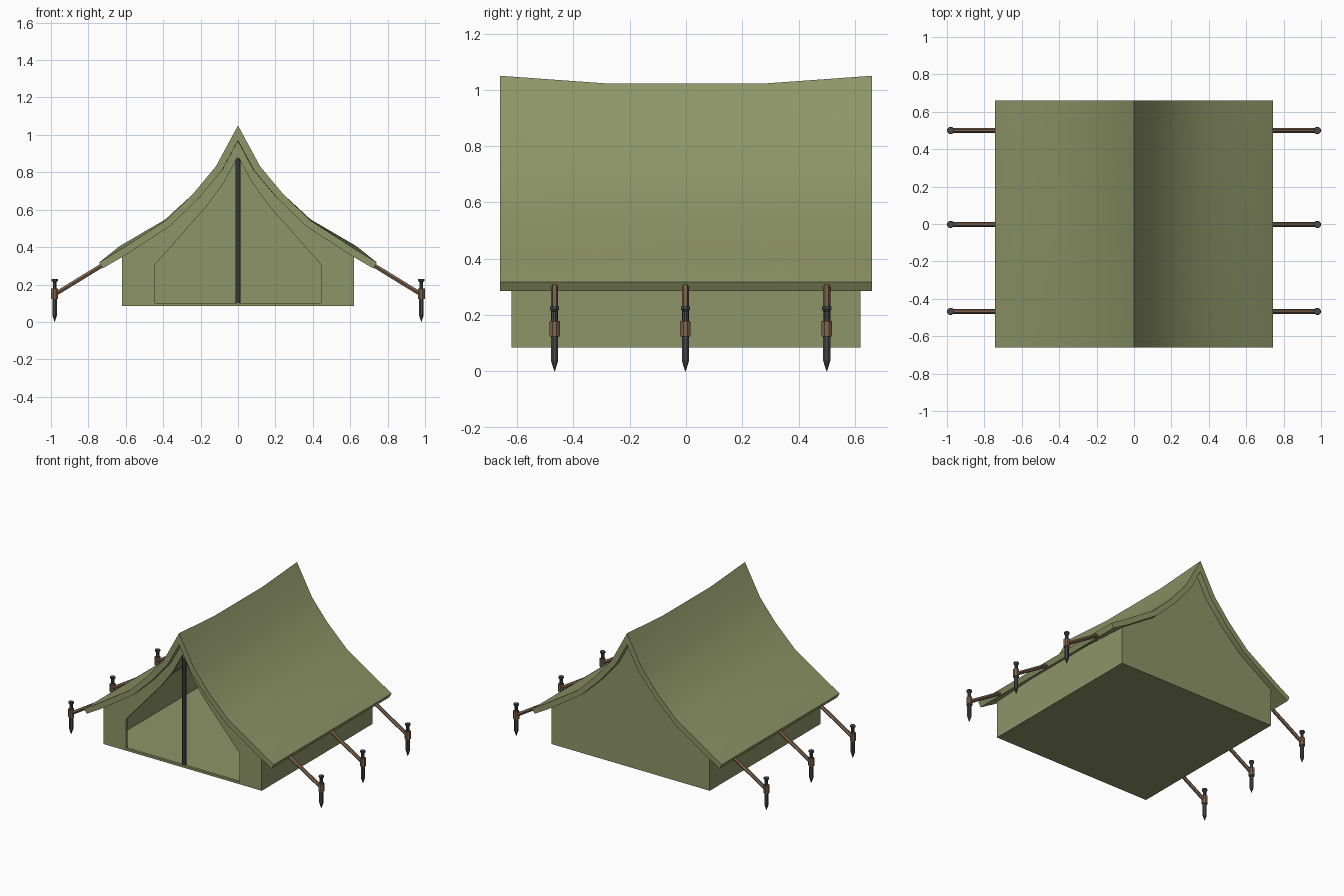
import bpy, bmesh, math
from mathutils import Vector

if "Cube" in bpy.data.objects:
    bpy.data.objects.remove(bpy.data.objects["Cube"])


def material(name, rgb):
    m = bpy.data.materials.new(name)
    m.diffuse_color = (*rgb, 1)
    m.use_nodes = True
    m.node_tree.nodes["Principled BSDF"].inputs["Base Color"].default_value = m.diffuse_color
    return m


CANVAS = material("canvas", (0.27, 0.30, 0.135))
WOOD = material("rope_brown", (0.22, 0.13, 0.08))
IRON = material("iron", (0.07, 0.07, 0.075))


def loft(name, rings, mat, smooth=None):
    """Skin a list of equal-length closed rings and cap both ends."""
    bm = bmesh.new()
    vs = [[bm.verts.new(p) for p in r] for r in rings]
    n = len(rings[0])
    for a, b in zip(vs, vs[1:]):
        for i in range(n):
            j = (i + 1) % n
            bm.faces.new((a[i], a[j], b[j], b[i]))
    bm.faces.new(vs[0])
    bm.faces.new(vs[-1])
    bmesh.ops.recalc_face_normals(bm, faces=bm.faces)
    me = bpy.data.meshes.new(name)
    bm.to_mesh(me)
    bm.free()
    ob = bpy.data.objects.new(name, me)
    bpy.context.collection.objects.link(ob)
    me.materials.append(mat)
    if smooth:
        bpy.ops.object.select_all(action='DESELECT')
        ob.select_set(True)
        bpy.context.view_layer.objects.active = ob
        bpy.ops.object.shade_smooth_by_angle(angle=math.radians(smooth))
    return ob


def lathe(name, x, y, profile, mat, sides=8):
    """Vertical turned part from (radius, z) pairs."""
    rings = []
    for r, z in profile:
        rings.append([(x + r * math.cos(math.tau * (i + .5) / sides),
                       y + r * math.sin(math.tau * (i + .5) / sides), z) for i in range(sides)])
    return loft(name, rings, mat)


def rod(name, a, b, r, mat, sides=6):
    a, b = Vector(a), Vector(b)
    q = (b - a).to_track_quat('Z', 'Y')
    return loft(name, [[p + q @ Vector((r * math.cos(math.tau * i / sides),
                                        r * math.sin(math.tau * i / sides), 0))
                        for i in range(sides)] for p in (a, b)], mat)


# Half profiles of the canvas, ridge to eave; SAG is the height change at mid length
OUTER = [(0, 1.05), (.118, .832), (.24, .685), (.387, .542), (.633, .384), (.742, .318)]
INNER = [(0, .97), (.086, .809), (.212, .659), (.364, .512), (.61, .352), (.724, .286)]
SAG = [-.028, -.012, 0, .007, .021, 0]


def sagged(half, t):
    return [(x, z + t * s) for (x, z), s in zip(half, SAG)]


def mirrored(half):
    return [(-x, z) for x, z in half[:0:-1]] + half


# Roof sheet
rings = []
for y, t in ((-.66, 0), (-.27, 1), (.27, 1), (.66, 0)):
    prof = mirrored(sagged(OUTER, t)) + mirrored(sagged(INNER, t))[::-1]
    rings.append([(x, y, z) for x, z in prof])
loft("roof", rings, CANVAS, 32)


# Tent body: outer shell minus inner room minus doorway
def body(name, wall, length, floor, drop):
    rings = []
    for y, t in ((-length, 0), (-.27, 1), (.27, 1), (length, 0)):
        half = [(x, z - drop) for x, z in sagged(INNER, t)[:4]]
        half += [(wall, .349 + .015 * t - drop), (wall, floor)]
        rings.append([(x, y, z) for x, z in mirrored(half)])
    return loft(name, rings, CANVAS)


walls = body("tent_walls", .62, .62, .085, -.004)
room = body("room_cutter", .602, .602, .095, .025)
DOOR = [(0, .885), (.075, .745), (.166, .62), (.445, .305), (.445, .1)]
door = loft("door_cutter", [[(x, y, z) for x, z in mirrored(DOOR)] for y in (-.7, -.55)], CANVAS)
bpy.context.view_layer.objects.active = walls
for cutter in (room, door):
    mod = walls.modifiers.new("cut", 'BOOLEAN')
    mod.operation = 'DIFFERENCE'
    mod.solver = 'EXACT'
    mod.object = cutter
    bpy.ops.object.modifier_apply(modifier=mod.name)
    bpy.data.objects.remove(cutter)

# Door pole
lathe("door_pole", 0, -.60, [(.014, .093), (.014, .89)], IRON)

# Guy ropes, collars and stakes on both sides
STAKE = [(.001, 0), (.014, .038), (.014, .12), (.011, .18), (.011, .212),
         (.018, .22), (.018, .23)]
for side, s in (("left", -1), ("right", 1)):
    for i, y in enumerate((-.467, -.002, .5)):
        tag = f"{side}_{i + 1}"
        lathe("stake_" + tag, s * .98, y, STAKE, IRON)
        lathe("rope_collar_" + tag, s * .98, y, [(.02, .123), (.02, .178)], WOOD)
        rod("guy_rope_" + tag, (s * .69, y, .325), (s * .975, y, .15), .013, WOOD)
